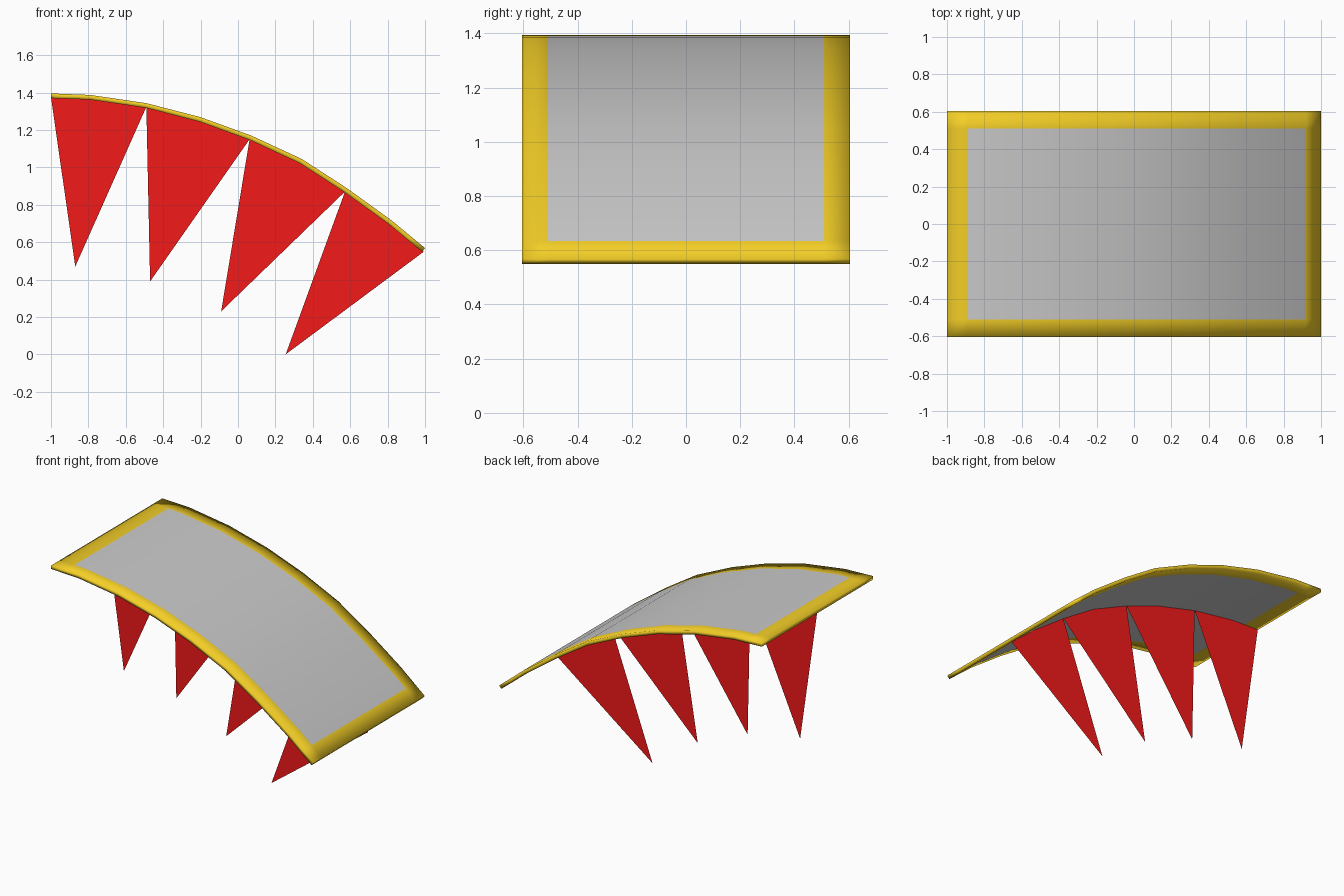
import bpy

if "Cube" in bpy.data.objects:
    bpy.data.objects.remove(bpy.data.objects["Cube"])


def material(name, color):
    m = bpy.data.materials.new(name)
    m.diffuse_color = color
    m.use_nodes = True
    m.node_tree.nodes["Principled BSDF"].inputs["Base Color"].default_value = m.diffuse_color
    return m


def mesh_object(name, verts, faces):
    me = bpy.data.meshes.new(name)
    me.from_pydata(verts, [], faces)
    me.update()
    ob = bpy.data.objects.new(name, me)
    bpy.context.collection.objects.link(ob)
    return ob


gold = material("gold", (0.9, 0.62, 0.02, 1))
red = material("red", (0.9, 0.01, 0.01, 1))
grey = material("grey", (0.6, 0.6, 0.6, 1))

# Top line of the curved panel (x, z)
arc = [(-1, 1.395), (-0.79, 1.387), (-0.49, 1.343), (-0.2, 1.268), (0.07, 1.17),
       (0.34, 1.045), (0.58, 0.89), (0.82, 0.717), (1, 0.568)]


def between(a, b, x):
    t = (x - a[0]) / (b[0] - a[0])
    return (x, a[1] + t * (b[1] - a[1]))


# Curved panel: grey field with a gold border, given thickness below
line = [arc[0], between(arc[0], arc[1], -0.89)] + arc[1:-1] + [between(arc[-2], arc[-1], 0.92), arc[-1]]
ys = [-0.605, -0.51, 0.51, 0.605]
n, rows = len(line), len(ys)
verts = [(x, y, z) for x, z in line for y in ys]
faces = [(i * rows + j, (i + 1) * rows + j, (i + 1) * rows + j + 1, i * rows + j + 1)
         for i in range(n - 1) for j in range(rows - 1)]
panel = mesh_object("curved_panel", verts, faces)
panel.data.materials.append(grey)
panel.data.materials.append(gold)
for k, p in enumerate(panel.data.polygons):
    i, j = divmod(k, rows - 1)
    p.material_index = 1 if i in (0, n - 2) or j != 1 else 0
    p.use_smooth = True
solid = panel.modifiers.new("thickness", "SOLIDIFY")
solid.thickness = 0.025
solid.offset = -1

# Row of thin red pennants hanging along the centre line
tips = [(-0.87, 0.47), (-0.47, 0.39), (-0.09, 0.23), (0.255, 0.0)]
for k, (tx, tz) in enumerate(tips):
    top = [(x - (0.008 if x > 0 else 0), 0, z - 0.02) for x, z in arc[2 * k:2 * k + 3]]
    pennant = mesh_object(f"pennant_{k + 1}", [(tx, 0, tz)] + top, [(0, 2, 1), (0, 3, 2)])
    pennant.data.materials.append(red)
    # face the front
    pennant.data.flip_normals()
    if pennant.data.polygons[0].normal.y > 0:
        pennant.data.flip_normals()
